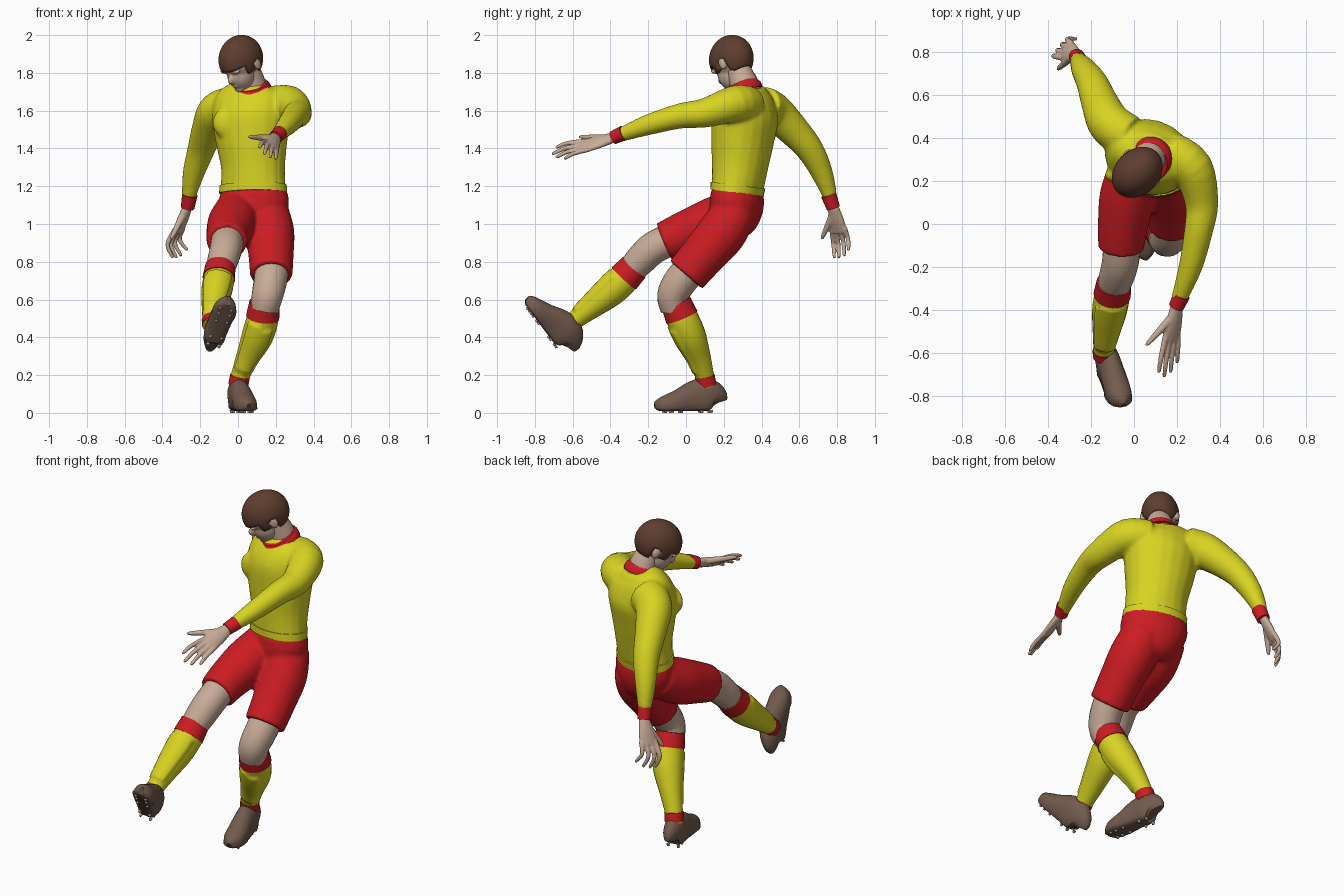
import bpy, bmesh, math
from mathutils import Vector, Matrix

if "Cube" in bpy.data.objects:
    bpy.data.objects.remove(bpy.data.objects["Cube"])


def material(name, r, g, b):
    m = bpy.data.materials.new(name)
    m.use_nodes = True
    m.diffuse_color = (r, g, b, 1)
    m.node_tree.nodes["Principled BSDF"].inputs["Base Color"].default_value = (r, g, b, 1)
    return m


YELLOW = material("jersey yellow", .69, .655, .016)
RED = material("kit red", .6, .012, .016)
SKIN = material("skin", .58, .41, .31)
HAIR = material("hair brown", .115, .048, .028)
LEATHER = material("shoe brown", .17, .105, .075)
SOLE = material("sole dark brown", .15, .095, .07)
STUD = material("stud grey", .36, .32, .29)


def tube(bm, sections, side=(1, 0, 0), steps=4, sides=20):
    """Loft elliptical rings (x, y, z, half width[, half depth]) along a smooth path."""
    pts = [Vector((*s, s[3])[:5]) for s in sections]
    path = []
    for i in range(len(pts) - 1):
        p0, p1, p2, p3 = pts[max(i - 1, 0)], pts[i], pts[i + 1], pts[min(i + 2, len(pts) - 1)]
        for k in range(steps):
            t = k / steps
            path.append(p1 + (p2 - p0) * t / 2 + (p0 * 2 - p1 * 5 + p2 * 4 - p3) * t * t / 2
                        + (p1 * 3 - p0 - p2 * 3 + p3) * t ** 3 / 2)
    path.append(pts[-1])
    rings = []
    for i, p in enumerate(path):
        axis = (path[min(i + 1, len(path) - 1)].xyz - path[max(i - 1, 0)].xyz).normalized()
        u = Vector(side)
        u = (u - axis * u.dot(axis)).normalized()
        v = axis.cross(u)
        ring = []
        for k in range(sides):
            a = math.tau * k / sides
            ring.append(bm.verts.new(p.xyz + u * p[3] * math.cos(a) + v * p[4] * math.sin(a)))
        rings.append(ring)
    for r, q in zip(rings, rings[1:]):
        for k in range(sides):
            n = (k + 1) % sides
            bm.faces.new((r[k], r[n], q[n], q[k]))
    bm.faces.new(rings[0][::-1])
    bm.faces.new(rings[-1])


def ball(bm, centre, radii, segments=28):
    m = Matrix.Translation(centre) @ Matrix.Diagonal((*radii, 1))
    bmesh.ops.create_uvsphere(bm, u_segments=segments, v_segments=segments // 2 + 4, radius=1, matrix=m)


def finish(bm, name, *mats, voxel=0, relax=5):
    bm.normal_update()
    for f in bm.faces:
        f.smooth = len(f.verts) < 5
    mesh = bpy.data.meshes.new(name)
    bm.to_mesh(mesh)
    bm.free()
    obj = bpy.data.objects.new(name, mesh)
    bpy.context.collection.objects.link(obj)
    for m in mats:
        mesh.materials.append(m)
    if voxel:
        r = obj.modifiers.new("blend", 'REMESH')
        r.mode, r.voxel_size, r.use_smooth_shade = 'VOXEL', voxel, True
        s = obj.modifiers.new("relax", 'SMOOTH')
        s.factor, s.iterations = .5, relax
    return obj


def simple(name, mat, sections, **kw):
    bm = bmesh.new()
    tube(bm, sections, **kw)
    return finish(bm, name, mat)


TWIST = (.95, -.3, 0)

# Shirt: twisted torso, chest and both sleeves blended together
bm = bmesh.new()
tube(bm, [(.08, .27, 1.17, .178, .132), (.08, .285, 1.3, .172, .147), (.072, .3, 1.45, .195, .165),
          (.07, .315, 1.58, .21, .172), (.072, .335, 1.68, .19, .126), (.08, .35, 1.735, .1, .07)], TWIST)
for x, y in ((-.04, .228), (.075, .19)):
    ball(bm, (x, y, 1.535), (.095, .048, .09))
tube(bm, [(.17, .33, 1.63, .1), (.27, .26, 1.637, .097), (.314, .1, 1.588, .078),
          (.3, -.03, 1.572, .067), (.262, -.2, 1.525, .055), (.205, -.36, 1.467, .036)])
tube(bm, [(-.03, .405, 1.625, .105), (-.112, .465, 1.595, .102), (-.158, .56, 1.505, .087),
          (-.195, .655, 1.395, .073), (-.235, .72, 1.27, .058), (-.262, .765, 1.14, .037)])
finish(bm, "shirt", YELLOW, voxel=.011)
simple("shirt_hem", YELLOW, [(.08, .27, 1.165, .184, .138), (.08, .275, 1.205, .181, .142)], side=TWIST, sides=32)

# Collar tilted forwards, and sleeve cuffs
simple("collar", RED, [(.076, .299, 1.69, .104, .114), (.073, .29, 1.714, .103, .112),
                       (.069, .28, 1.738, .086, .092)], side=TWIST, sides=28)
simple("left_cuff", RED, [(.222, -.33, 1.482, .04), (.196, -.385, 1.457, .036)])
simple("right_cuff", RED, [(-.255, .755, 1.155, .041), (-.267, .78, 1.085, .036)])

# Shorts: pelvis and two wide legs
bm = bmesh.new()
tube(bm, [(.08, .27, 1.185, .178, .132), (.085, .268, 1.1, .19, .14), (.085, .25, 1.02, .15, .125),
          (.085, .22, .97, .09, .08)], TWIST)
tube(bm, [(.15, .268, 1.08, .115), (.168, .195, .96, .13), (.175, .09, .835, .12), (.176, 0, .73, .113)])
tube(bm, [(0, .265, 1.08, .115), (-.03, .13, 1.005, .13), (-.053, -.02, .945, .116), (-.06, -.115, .905, .106)])
finish(bm, "shorts", RED, voxel=.011, relax=6)


# Legs, each with knee, sock, shin pad and red bands
def leg(side, knee, sock, front):
    simple(side + "_knee", SKIN, knee)
    bm = bmesh.new()
    tube(bm, sock, steps=5, sides=24)
    bm.normal_update()
    top, foot = Vector(sock[0][:3]), Vector(sock[-1][:3])
    axis = foot - top
    pad = []
    for f in bm.faces:
        t = (f.calc_center_median() - top).dot(axis) / axis.length_squared
        if .22 < t < .82 and f.normal.dot(Vector(front).normalized()) > .6:
            pad.append(f)
    bmesh.ops.inset_region(bm, faces=pad, thickness=.006, depth=.006)
    finish(bm, side + "_sock", YELLOW)

    def band(name, a, b, grow, stop):
        a, b = Vector(a), Vector(b)
        ends = []
        for t in (-.1, .35, stop):
            p = a.lerp(b, t)
            ends.append((*p.xyz, p[3] + grow))
        simple(side + name, RED, ends, sides=24)
    band("_sock_top", sock[0], sock[1], .005, .8)
    band("_sock_ankle", sock[-2], sock[-1], .004, .9)


leg("left", [(.18, .03, .77, .09), (.17, -.035, .69, .088), (.155, -.07, .62, .083), (.14, -.06, .55, .075)],
    [(.14, -.05, .575, .077), (.128, -.015, .49, .085), (.1, .025, .4, .083), (.05, .07, .29, .062),
     (.01, .1, .19, .049), (0, .11, .14, .049)], (-.1, -.9, -.3))
leg("right", [(-.055, -.06, .93, .086), (-.062, -.17, .875, .086), (-.08, -.24, .81, .082), (-.095, -.29, .755, .074)],
    [(-.095, -.28, .765, .076), (-.103, -.34, .7, .083), (-.115, -.41, .635, .08), (-.13, -.51, .555, .062),
     (-.14, -.59, .49, .048), (-.14, -.62, .465, .047)], (0, -.7, .7))


# Shoes with flat dark soles and studs
def shoe(name, place):
    bm = bmesh.new()
    profile = [(.162, .024, .1), (.15, .044, .145), (.1, .056, .18), (.03, .056, .165),
               (-.05, .06, .12), (-.12, .056, .088), (-.155, .036, .068), (-.168, .012, .05)]
    tube(bm, [(0, y, h / 2 + .005, w, h / 2) for y, w, h in profile], steps=3)
    for v in bm.verts:
        if v.co.z < .045:
            v.co.z = max(.01, v.co.z * .6)
            v.co.x *= 1.12
    bm.normal_update()
    for f in bm.faces:
        f.material_index = int(f.normal.z < -.6)
    old = set(bm.faces)
    for y in (.12, .07, -.04, -.09, -.125):
        for x in (-.03, .03):
            bmesh.ops.create_cone(bm, cap_ends=True, segments=8, radius1=.006, radius2=.01, depth=.014,
                                  matrix=Matrix.Translation((x, y, .007)))
    for f in bm.faces:
        if f not in old:
            f.material_index = 2
    bm.transform(place)
    finish(bm, name, LEATHER, SOLE, STUD)


shoe("left_shoe", Matrix.Translation((.02, .01, 0)) @ Matrix.Rotation(math.radians(12), 4, 'Z'))
back = Vector((-.27, .575, -.77)).normalized()
up = Vector((0, .8, .6))
up = (up - back * up.dot(back)).normalized()
turn = Matrix((back.cross(up), back, up)).transposed().to_4x4()
shoe("right_shoe", Matrix.Translation((-.097, -.768, .445)) @ turn)


# Hands: flat palm, four bent fingers and a thumb
def hand(name, wrist, inner, outer, tips, thumb, bend):
    wrist, inner, outer, bend = map(Vector, (wrist, inner, outer, bend))
    across = outer - inner
    mid = (inner + outer) / 2
    bm = bmesh.new()
    tube(bm, [(*wrist, .03, .024), (*wrist.lerp(mid, .5), .046, .023), (*mid, .052, .016)], across, sides=14)
    for i, tip in enumerate(tips):
        root, tip = inner + across * i / 3, Vector(tip)
        joint = root.lerp(tip, .5) + bend
        tube(bm, [(*root.lerp(wrist, .15), .014), (*joint, .012), (*tip.lerp(joint, .1), .009), (*tip, .004)],
             across, sides=10)
    base, tip = wrist.lerp(inner, .3), Vector(thumb)
    tube(bm, [(*base, .022), (*base.lerp(tip, .55), .016), (*base.lerp(tip, .9), .011), (*tip, .005)],
         across, sides=10)
    finish(bm, name, SKIN, voxel=.005, relax=3)


hand("left_hand", (.2, -.375, 1.46), (.135, -.555, 1.435), (.205, -.535, 1.385),
     [(.115, -.69, 1.405), (.14, -.71, 1.37), (.17, -.69, 1.352), (.2, -.645, 1.345)],
     (.055, -.565, 1.462), (0, -.005, .008))
hand("right_hand", (-.267, .78, 1.09), (-.345, .77, .95), (-.295, .85, .96),
     [(-.345, .785, .82), (-.325, .81, .82), (-.3, .838, .83), (-.267, .86, .86)],
     (-.355, .718, .92), (-.028, .003, .008))

# Neck and head, looking down towards its right
simple("neck", SKIN, [(.08, .322, 1.68, .084), (.07, .304, 1.75, .075), (.052, .275, 1.82, .063),
                      (.042, .26, 1.85, .058)])
pose = (Matrix.Translation((.015, .24, 1.873)) @ Matrix.Rotation(math.radians(-45), 4, 'Z')
        @ Matrix.Rotation(math.radians(33), 4, 'X'))
bm = bmesh.new()
ball(bm, (0, .005, .005), (.094, .122, .112))
ball(bm, (0, -.045, -.07), (.068, .077, .085))
ball(bm, (0, -.083, -.128), (.03, .032, .024))
ball(bm, (0, -.122, -.055), (.014, .022, .025))
ball(bm, (0, -.103, -.098), (.028, .02, .011))
for x in (-1, 1):
    ball(bm, (x * .096, .01, -.035), (.012, .024, .036))
    ball(bm, (x * .04, -.103, -.012), (.033, .014, .012))
bm.transform(pose)
finish(bm, "head", SKIN, voxel=.007, relax=3)

# Hair: cap trimmed around the face and the ears
bm = bmesh.new()
ball(bm, (0, 0, 0), (.104, .133, .126), 48)
bare = []
for f in bm.faces:
    c = f.calc_center_median()
    edge = .002 if c.y < -.06 else -.06 if c.y < -.015 else -.015 if c.y < .03 else -.1
    if c.z < edge:
        bare.append(f)
bmesh.ops.delete(bm, geom=bare, context='FACES')
bm.transform(pose)
hair = finish(bm, "hair", HAIR)
shell = hair.modifiers.new("thickness", 'SOLIDIFY')
shell.thickness, shell.offset = .016, -1
